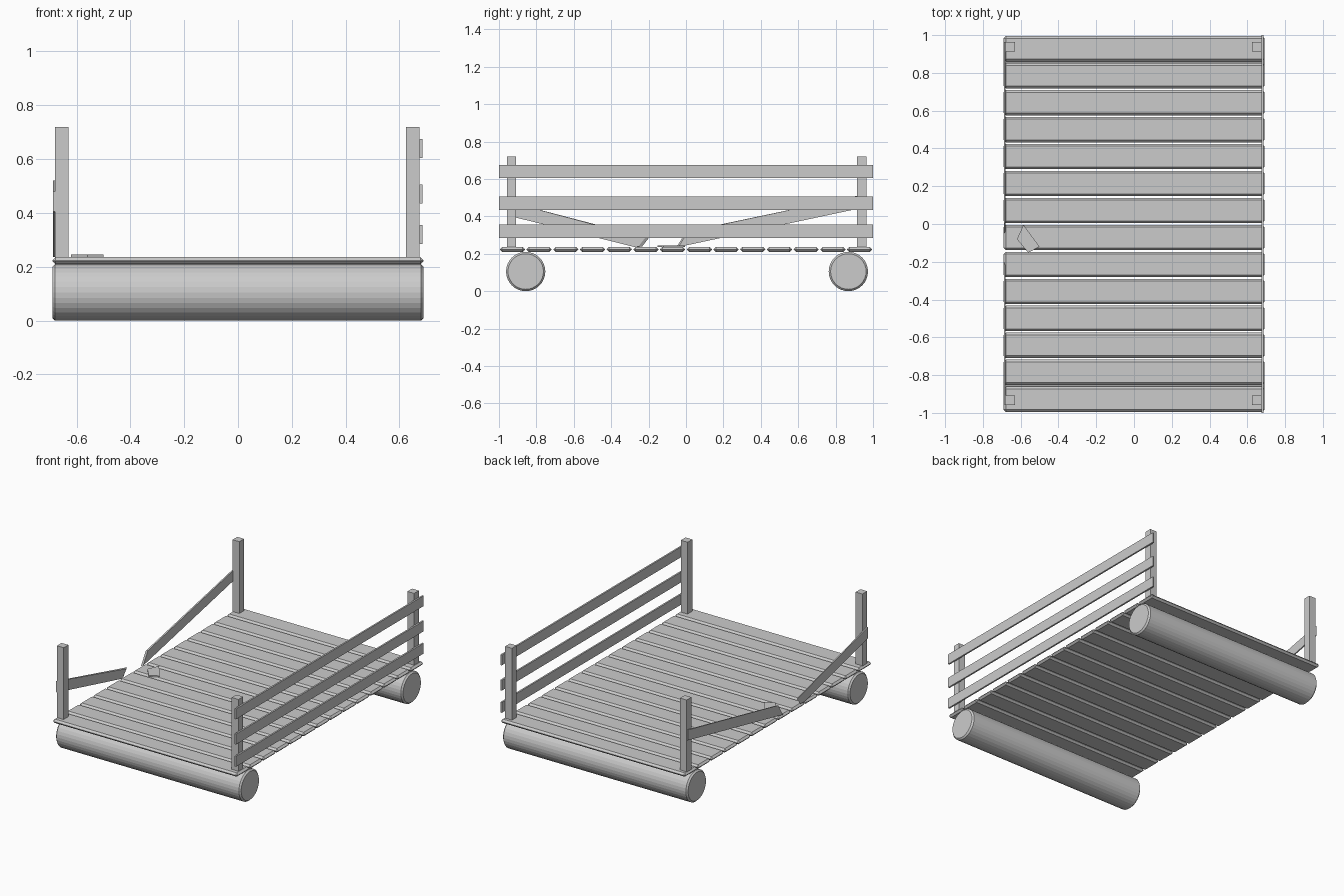
import bpy, bmesh, math
from mathutils import Matrix, Vector

if "Cube" in bpy.data.objects:
    bpy.data.objects.remove(bpy.data.objects["Cube"], do_unlink=True)

GREY = (0.6, 0.6, 0.6, 1)
wood = bpy.data.materials.new("grey_wood")
wood.use_nodes = True
wood.diffuse_color = GREY
wood.node_tree.nodes["Principled BSDF"].inputs["Base Color"].default_value = GREY

DECK = 0.236


def finish(bm, name):
    bmesh.ops.recalc_face_normals(bm, faces=bm.faces)
    mesh = bpy.data.meshes.new(name)
    bm.to_mesh(mesh)
    bm.free()
    mesh.materials.append(wood)
    obj = bpy.data.objects.new(name, mesh)
    bpy.context.collection.objects.link(obj)
    return obj


def box(name, low, high, bevel=0):
    low, high = Vector(low), Vector(high)
    bm = bmesh.new()
    bmesh.ops.create_cube(bm, size=1, matrix=Matrix.Translation((low + high) / 2)
                          @ Matrix.Diagonal((*(high - low), 1)))
    if bevel:
        bmesh.ops.bevel(bm, geom=bm.edges[:], offset=bevel, segments=1, affect='EDGES')
    return finish(bm, name)


def prism(name, lower, upper):
    """Solid between two matching outlines."""
    bm = bmesh.new()
    a = [bm.verts.new(p) for p in lower]
    b = [bm.verts.new(p) for p in upper]
    bm.faces.new(a)
    bm.faces.new(b)
    for i in range(len(a)):
        j = (i + 1) % len(a)
        bm.faces.new((a[i], a[j], b[j], b[i]))
    return finish(bm, name)


# Deck planks with chamfered edges
COUNT = 14
for i in range(COUNT):
    y = -0.928 + i * 1.856 / (COUNT - 1)
    box(f"deck_plank_{i + 1}", (-0.69, y - 0.067, 0.21), (0.69, y + 0.067, DECK), 0.012)

# Floating logs with chamfered rims
for name, y in (("front_log", -0.857), ("back_log", 0.868)):
    bm = bmesh.new()
    bmesh.ops.create_cone(bm, cap_ends=True, segments=32, radius1=0.105, radius2=0.105, depth=1.38)
    rims = [e for e in bm.edges if abs(e.verts[0].co.z - e.verts[1].co.z) < 0.01]
    bmesh.ops.bevel(bm, geom=rims, offset=0.01, segments=1, affect='EDGES')
    bm.transform(Matrix.Translation((0, y, 0.105)) @ Matrix.Rotation(math.pi / 2, 4, 'Y'))
    finish(bm, name)

# Corner posts
for side, x in (("right", -0.655), ("left", 0.649)):
    for end, y in (("front", -0.933), ("back", 0.939)):
        box(f"{end}_{side}_post", (x - 0.025, y - 0.025, DECK - 0.002), (x + 0.025, y + 0.025, 0.72))

# Intact rails
for name, z in (("low", 0.32), ("middle", 0.47), ("top", 0.64)):
    box(f"{name}_rail", (0.674, -1, z - 0.035), (0.685, 1, z + 0.035))


# Snapped rails, with the inner face broken off a little shorter
def broken_rail(name, outline, inset):
    inner = [(-0.679, y + d, z) for (y, z), d in zip(outline, inset)]
    prism(name, [(-0.688, y, z) for y, z in outline], inner)


broken_rail("broken_front_rail",
            [(-0.956, 0.48), (-0.956, 0.405), (-0.275, DECK), (-0.235, 0.238), (-0.2, 0.283)],
            [0, 0, 0, -0.02, -0.02])
broken_rail("broken_back_rail",
            [(0.963, 0.52), (0.963, 0.45), (-0.05, DECK), (0.0, 0.318)],
            [0, 0, 0.01, 0.01])

# Splinter lying on the deck
chip = [(-0.62, -0.08), (-0.56, -0.152), (-0.5, -0.12), (-0.585, -0.005)]
prism("deck_splinter", [(x, y, DECK) for x, y in chip], [(x, y, DECK + 0.009) for x, y in chip])
